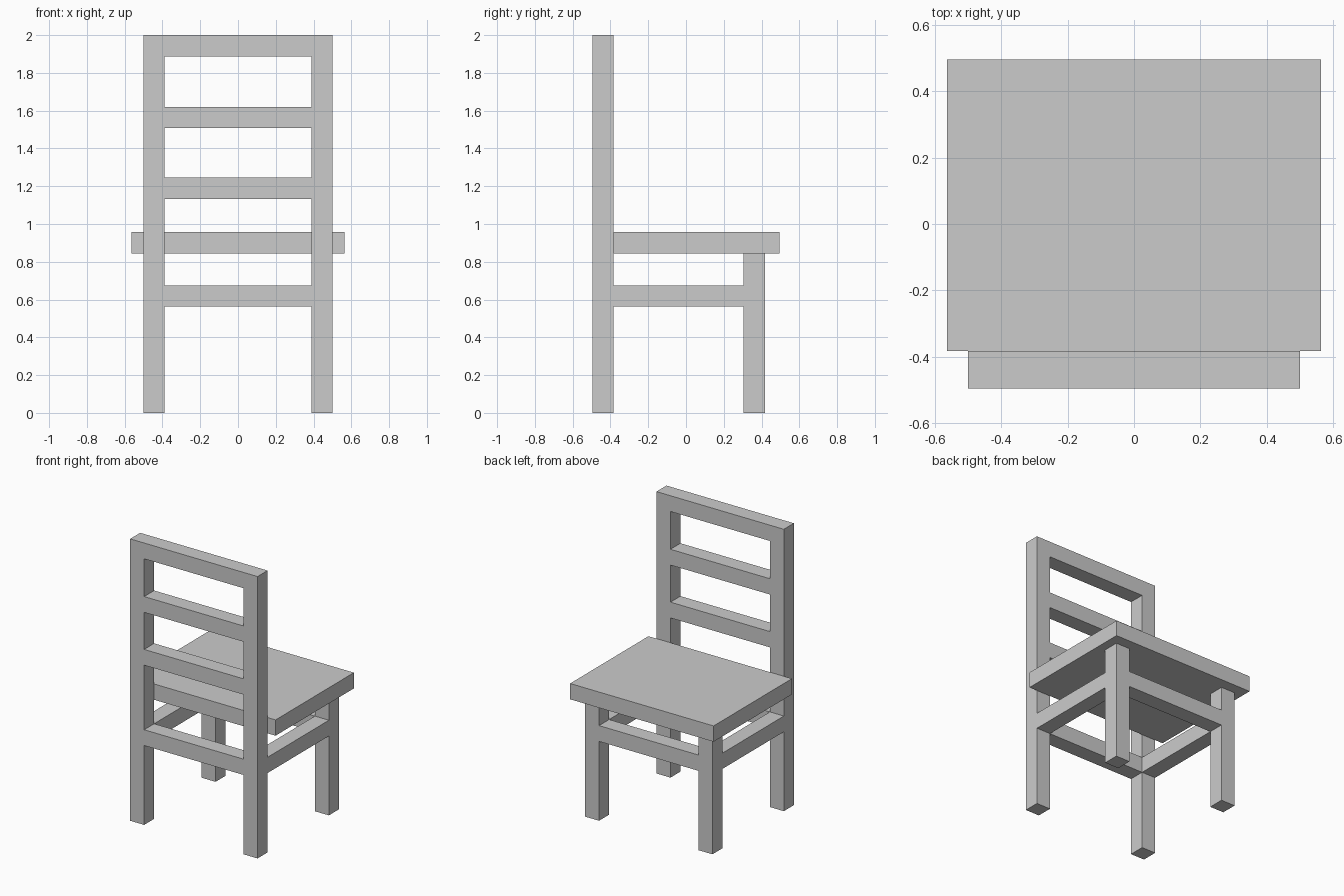
import bpy

if "Cube" in bpy.data.objects:
    bpy.data.objects.remove(bpy.data.objects["Cube"])


def box(name, x, y, z):
    """Axis-aligned box from (min, max) ranges."""
    bpy.ops.mesh.primitive_cube_add(size=1, location=[(a + b) / 2 for a, b in (x, y, z)])
    ob = bpy.context.object
    ob.name = name
    ob.scale = [b - a for a, b in (x, y, z)]
    bpy.ops.object.transform_apply(location=False, rotation=False, scale=True)
    return ob


INNER, OUTER = 0.39, 0.50
BACK = (-0.495, -0.383)
FRONT = (0.305, 0.418)
STRETCH = (0.563, 0.675)

# Seat slab, butted against the back posts
box("seat", (-0.563, 0.563), (-0.383, 0.495), (0.845, 0.957))

# Posts, front legs and side stretchers on both sides
for side, s in (("left", -1), ("right", 1)):
    x = tuple(sorted((s * INNER, s * OUTER)))
    box(f"back_post_{side}", x, BACK, (0, 2))
    box(f"front_leg_{side}", x, FRONT, (0, 0.845))
    box(f"side_stretcher_{side}", x, (BACK[1], FRONT[0]), STRETCH)

# Cross stretchers between the legs
span = (-INNER, INNER)
box("back_stretcher", span, BACK, STRETCH)
box("front_stretcher", span, FRONT, STRETCH)

# Backrest rails
for i, top in enumerate((1.245, 1.62, 2.0)):
    box(f"back_rail_{i + 1}", span, BACK, (top - 0.112, top))
